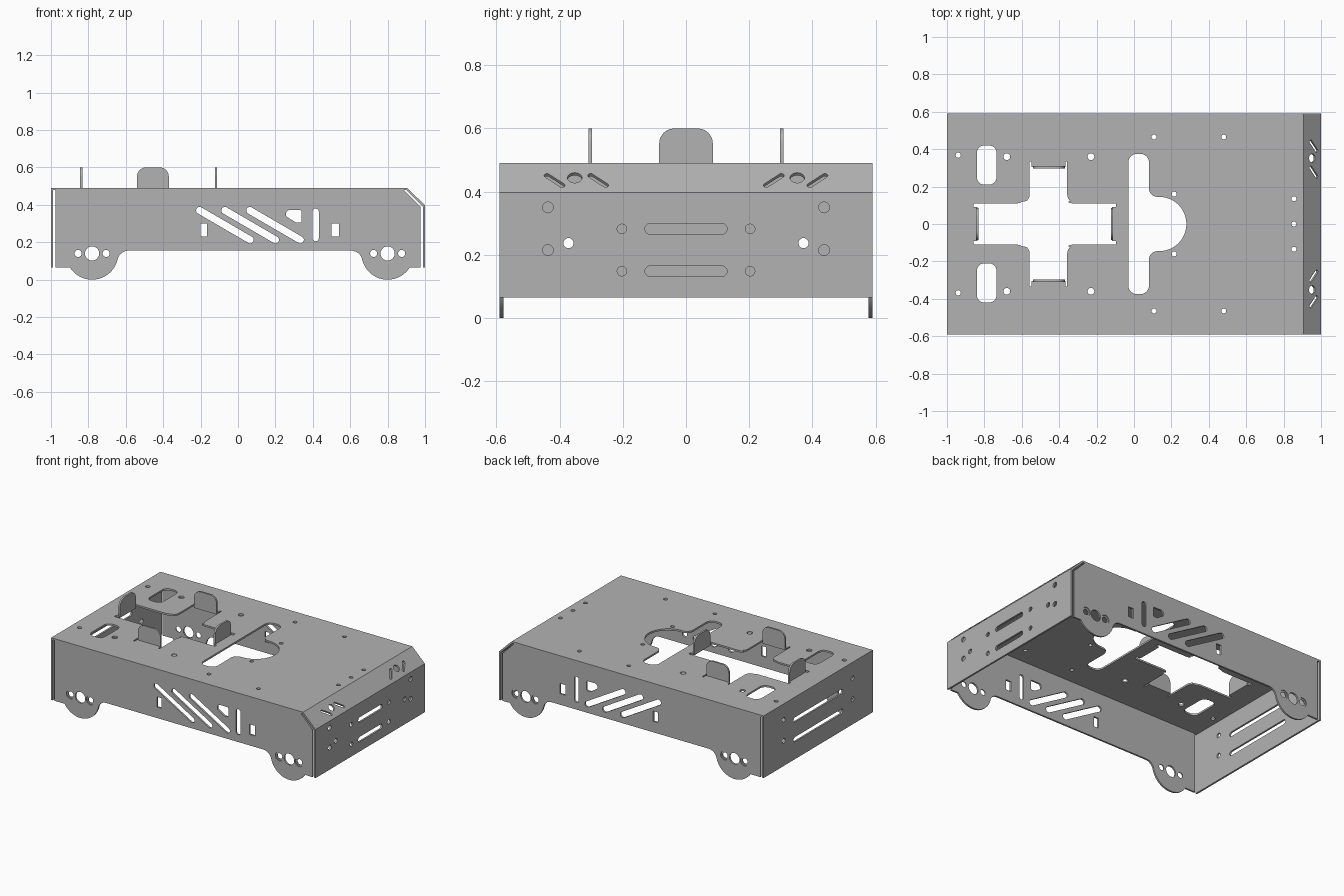
import bpy
import math
from mathutils import Matrix, Vector

old = bpy.data.objects.get("Cube")
if old:
    bpy.data.objects.remove(old, do_unlink=True)

T = 0.012            # sheet thickness
W, H = 0.59, 0.49    # half width and deck height

steel = bpy.data.materials.new("grey_steel")
steel.use_nodes = True
steel.diffuse_color = (0.45, 0.45, 0.45, 1)
steel.node_tree.nodes["Principled BSDF"].inputs["Base Color"].default_value = (0.45, 0.45, 0.45, 1)


# 2D outline helpers
def arc(cx, cy, r, a0, a1, n=10):
    angles = [math.radians(a0 + (a1 - a0) * i / n) for i in range(n + 1)]
    return [(cx + r * math.cos(a), cy + r * math.sin(a)) for a in angles]


def circle(cx, cy, r):
    return arc(cx, cy, r, 0, 360, 24)[:-1]


def rounded(corners, r, n=6):
    """Polygon with every corner filleted; a corner may carry its own radius."""
    out = []
    for i, c in enumerate(corners):
        p = Vector(c[:2])
        rad = c[2] if len(c) > 2 else r
        if rad == 0:
            out.append(tuple(p))
            continue
        a = (Vector(corners[i - 1][:2]) - p).normalized()
        b = (Vector(corners[(i + 1) % len(corners)][:2]) - p).normalized()
        half = a.angle(b) / 2
        centre = p + (a + b).normalized() * rad / math.sin(half)
        s = p + a * rad / math.tan(half) - centre
        e = p + b * rad / math.tan(half) - centre
        turn = s.angle_signed(e)
        for k in range(n + 1):
            out.append(tuple(centre + Matrix.Rotation(-turn * k / n, 2) @ s))
    return out


def box(x0, y0, x1, y1, r=0.0):
    return rounded([(x0, y0), (x1, y0), (x1, y1), (x0, y1)], r)


def slot(x0, y0, x1, y1, r):
    a = math.degrees(math.atan2(y1 - y0, x1 - x0))
    return arc(x0, y0, r, a + 90, a + 270) + arc(x1, y1, r, a - 90, a + 90)


def flip(pts, sx=1, sy=1):
    return [(sx * x, sy * y) for x, y in pts]


def plate(name, outline, holes, origin, u, v, thick=T):
    """Sheet cut from a filled outline, centred on origin and spanned by u, v."""
    cu = bpy.data.curves.new(name, "CURVE")
    cu.dimensions, cu.fill_mode, cu.extrude = "2D", "BOTH", thick / 2
    for loop in [outline] + holes:
        sp = cu.splines.new("POLY")
        sp.points.add(len(loop) - 1)
        for pt, (x, y) in zip(sp.points, loop):
            pt.co = (x, y, 0, 1)
        sp.use_cyclic_u = True
    tmp = bpy.data.objects.new(name + "_outline", cu)
    bpy.context.collection.objects.link(tmp)
    deps = bpy.context.evaluated_depsgraph_get()
    me = bpy.data.meshes.new_from_object(tmp.evaluated_get(deps))
    bpy.data.objects.remove(tmp, do_unlink=True)
    bpy.data.curves.remove(cu)
    u, v = Vector(u).normalized(), Vector(v).normalized()
    m = Matrix((u, v, u.cross(v))).transposed().to_4x4()
    m.translation = origin
    me.transform(m)
    me.materials.clear()
    me.materials.append(steel)
    me.shade_smooth()
    me.set_sharp_from_angle(angle=math.radians(30))
    ob = bpy.data.objects.new(name, me)
    bpy.context.collection.objects.link(ob)
    return ob


X, Y, Z = (1, 0, 0), (0, 1, 0), (0, 0, 1)

# Top deck: cross opening with relief notches beside the tabs
cx, arm_x, arm_y, w = -0.4775, 0.36, 0.305, 0.1
n = 0.01
quarter = [(arm_x, 0.0, 0), (arm_x, 0.09, 0), (arm_x + 0.02, 0.09, 0), (arm_x + 0.02, 0.11, 0),
           (w, 0.11, 0.05), (w, arm_y + 0.03, 0), (w - n, arm_y + 0.03, 0), (w - n, arm_y, 0), (0, arm_y, 0)]
q = rounded(quarter, 0)
ring = q + flip(q, -1)[::-1][1:]
ring = ring + flip(ring, 1, -1)[::-1][1:-1]
cross = [(x + cx + 0.02, y) if abs(y) > 0.12 else (x + cx, y) for x, y in ring]

# Top deck: long slot joined to a half round
upper = rounded([(-0.03, 0, 0), (-0.03, 0.375), (0.08, 0.375), (0.08, 0.145, 0.045), (0.135, 0.145, 0)], 0.045)
upper += arc(0.135, 0, 0.145, 88, 0, 16)
keyhole = upper + flip(upper, 1, -1)[::-1][1:-1]

deck_holes = [cross, keyhole, circle(0.855, 0, 0.013)]
for s in (-1, 1):
    deck_holes.append(flip(box(-0.84, 0.21, -0.735, 0.42, 0.04), 1, s))
    for x, y, r in ((-0.94, 0.368, 0.014), (-0.68, 0.36, 0.018), (-0.23, 0.36, 0.018), (0.107, 0.465, 0.013),
                    (0.48, 0.465, 0.013), (0.215, 0.16, 0.013), (0.855, 0.135, 0.013)):
        deck_holes.append(circle(x, s * y, r))
plate("top_deck", box(-1, -W, 0.905, W), deck_holes, (0, 0, H - T / 2), X, Y)

# Four upright tabs around the cross opening
tab = rounded([(-0.085, -T, 0), (0.085, -T, 0), (0.085, 0.11), (-0.085, 0.11)], 0.048)
for name, x, y, u in (("left_tab", -0.838, 0, Y), ("right_tab", -0.118, 0, Y),
                      ("front_tab", -0.455, -0.303, X), ("back_tab", -0.455, 0.303, X)):
    plate(name, tab, [], (x, y, H), u, Z)


# Side walls with round axle lobes
def lobe(axle, s):
    pts = arc(-0.195, 0.095, 0.06, 90, 13) + arc(0, 0.14, 0.14, 193, 328, 28)
    return [(axle + s * x, z) for x, z in pts]


AXLES = (-0.78, 0.80)
wall = [(-0.975, H - T), (-0.975, 0.065)] + lobe(AXLES[0], -1)[::-1] + lobe(AXLES[1], 1)
wall += [(0.975, 0.065), (0.975, 0.39), (0.888, H - T)]
wall_holes = [box(-0.2, 0.23, -0.165, 0.3), box(0.5, 0.23, 0.54, 0.3), slot(0.415, 0.222, 0.415, 0.363, 0.017)]
for x in (-0.205, -0.07, 0.063):
    wall_holes.append(slot(x, 0.37, x + 0.27, 0.213, 0.019))
wall_holes.append(rounded([(0.255, 0.372, 0.02), (0.34, 0.372), (0.34, 0.305), (0.31, 0.305), (0.258, 0.338)], 0.01))
for a in AXLES:
    wall_holes.append(circle(a, 0.14, 0.038))
    wall_holes += [circle(a + d, 0.14, 0.03) for d in (-0.075, 0.075)]
for name, s in (("front", -1), ("back", 1)):
    plate(name + "_wall", wall, wall_holes, (0, s * (W - T / 2), 0), X, Z)
    # recessed screw seats on the inner half of the sheet
    for a in AXLES:
        for d in (-0.075, 0.075):
            plate(name + "_screw_seat", circle(a + d, 0.14, 0.03), [circle(a + d, 0.14, 0.019)],
                  (0, s * (W - 0.75 * T), 0), X, Z, T / 2)

# End walls
right_holes = [slot(-0.113, z, 0.113, z, 0.017) for z in (0.282, 0.148)]
left_holes = [slot(-0.25, z, 0.25, z, 0.016) for z in (0.335, 0.2)]
for s in (-1, 1):
    for y, z, r in ((0.437, 0.35, 0.017), (0.437, 0.215, 0.017), (0.372, 0.237, 0.016),
                    (0.203, 0.282, 0.015), (0.203, 0.148, 0.015)):
        right_holes.append(circle(s * y, z, r))
    left_holes += [circle(s * 0.372, z, 0.016) for z in (0.237, 0.38)]
plate("right_end_wall", box(-W, 0.065, W, 0.397), right_holes, (1 - T / 2, 0, 0), Y, Z)
plate("left_end_wall", box(-W, 0.065, W, H - T), left_holes, (-1 + T / 2, 0, 0), Y, Z)

# Sloped panel between the deck and the right end wall
slope = Vector((-0.095, 0, 0.093))
normal = Vector(Y).cross(slope).normalized()
vents = []
for s in (-1, 1):
    vents.append(circle(s * 0.352, -0.066, 0.023))
    for y in (0.44, 0.302):
        vents.append(flip(slot(y, -0.056, y - 0.048, -0.1, 0.009), s))
plate("sloped_panel", box(-W, -slope.length, W, 0), vents,
      Vector((0.905, 0, H)) - normal * T / 2, Y, slope)
